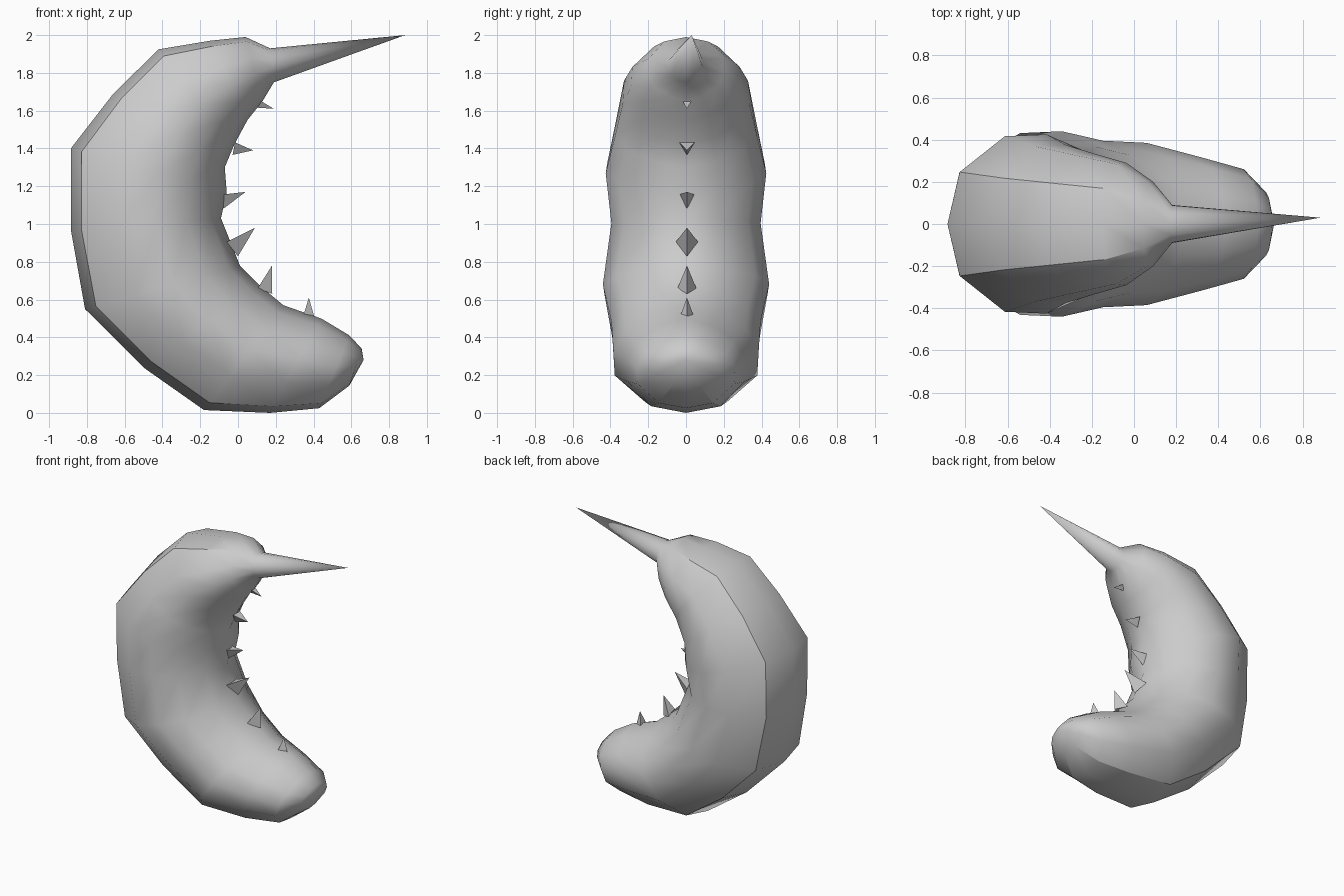
import bpy, bmesh
from mathutils import Vector

if "Cube" in bpy.data.objects:
    bpy.data.objects.remove(bpy.data.objects["Cube"])

# Half cross-section: (fraction from back ridge to belly, fraction of half width)
SECTION = [(0, 0), (0.07, 0.58), (0.33, 0.98), (0.57, 1.0), (0.77, 0.83), (0.93, 0.42), (1, 0)]
# Stations along the curl: back x, z, belly x, z, half width, back plate width scale
STATIONS = [
    (0.17, 1.93, 0.19, 1.75, 0.09, 1),
    (0.04, 1.99, 0.13, 1.65, 0.20, 1),
    (-0.15, 1.97, 0.05, 1.55, 0.29, 1),
    (-0.42, 1.925, -0.02, 1.42, 0.335, 1),
    (-0.66, 1.69, -0.07, 1.30, 0.375, 1),
    (-0.885, 1.40, -0.06, 1.17, 0.425, 1),
    (-0.885, 0.97, -0.09, 1.03, 0.395, 1.05),
    (-0.81, 0.55, 0.01, 0.78, 0.44, 1),
    (-0.50, 0.24, 0.12, 0.67, 0.395, 1),
    (-0.18, 0.015, 0.24, 0.57, 0.385, 0.95),
    (0.17, 0.0, 0.44, 0.50, 0.315, 1),
    (0.43, 0.025, 0.59, 0.41, 0.26, 0.95),
    (0.59, 0.145, 0.655, 0.34, 0.15, 0.7),
]
HORN_TIP = (0.885, 0.03, 2.0)
NOSE = (0.665, 0, 0.28)


def make_object(name, bm):
    bmesh.ops.recalc_face_normals(bm, faces=bm.faces)
    mesh = bpy.data.meshes.new(name)
    bm.to_mesh(mesh)
    bm.free()
    obj = bpy.data.objects.new(name, mesh)
    bpy.context.collection.objects.link(obj)
    return obj


# Curled body with flat back plate and horn, lofted through the stations
bm = bmesh.new()
profile = SECTION + [(f, -w) for f, w in SECTION[-2:0:-1]]
n = len(profile)
rings = [[bm.verts.new((ox + (ix - ox) * f,
                        hw * w * (plate if i in (1, n - 1) else 1),
                        oz + (iz - oz) * f)) for i, (f, w) in enumerate(profile)]
         for ox, oz, ix, iz, hw, plate in STATIONS]
for a, b in zip(rings, rings[1:]):
    for i in range(n):
        j = (i + 1) % n
        bm.faces.new((a[i], a[j], b[j], b[i]))
for ring, point in ((rings[0], HORN_TIP), (rings[-1], NOSE)):
    apex = bm.verts.new(point)
    for i in range(n):
        bm.faces.new((ring[i], ring[(i + 1) % n], apex))
for face in bm.faces:
    face.smooth = True
# Sharp creases where the back plate meets the sides
for a, b in zip(rings[1:], rings[2:]):
    for i in (1, n - 1):
        bm.edges.get((a[i], b[i])).smooth = False
make_object("curled_body", bm)

# Three-sided belly spikes: base x, z, tip x, z, radius
SPIKES = [
    (0.09, 1.65, 0.19, 1.61, 0.035),
    (-0.02, 1.41, 0.08, 1.39, 0.045),
    (-0.09, 1.13, 0.04, 1.17, 0.05),
    (-0.04, 0.88, 0.09, 0.98, 0.065),
    (0.13, 0.65, 0.18, 0.78, 0.055),
    (0.365, 0.51, 0.375, 0.61, 0.04),
]
for k, (bx, bz, tx, tz, r) in enumerate(SPIKES, 1):
    bm = bmesh.new()
    base, tip = Vector((bx, 0.005, bz)), Vector((tx, 0.005, tz))
    side = Vector((0, 1, 0))
    up = (tip - base).normalized().cross(side)
    ring = [bm.verts.new(base + d * r)
            for d in (side * 0.9 + up * 0.5, up * 0.5 - side * 0.9, -up)]
    apex = bm.verts.new(tip)
    bm.faces.new(ring)
    for i in range(3):
        bm.faces.new((ring[i], ring[(i + 1) % 3], apex))
    make_object(f"belly_spike_{k}", bm)
